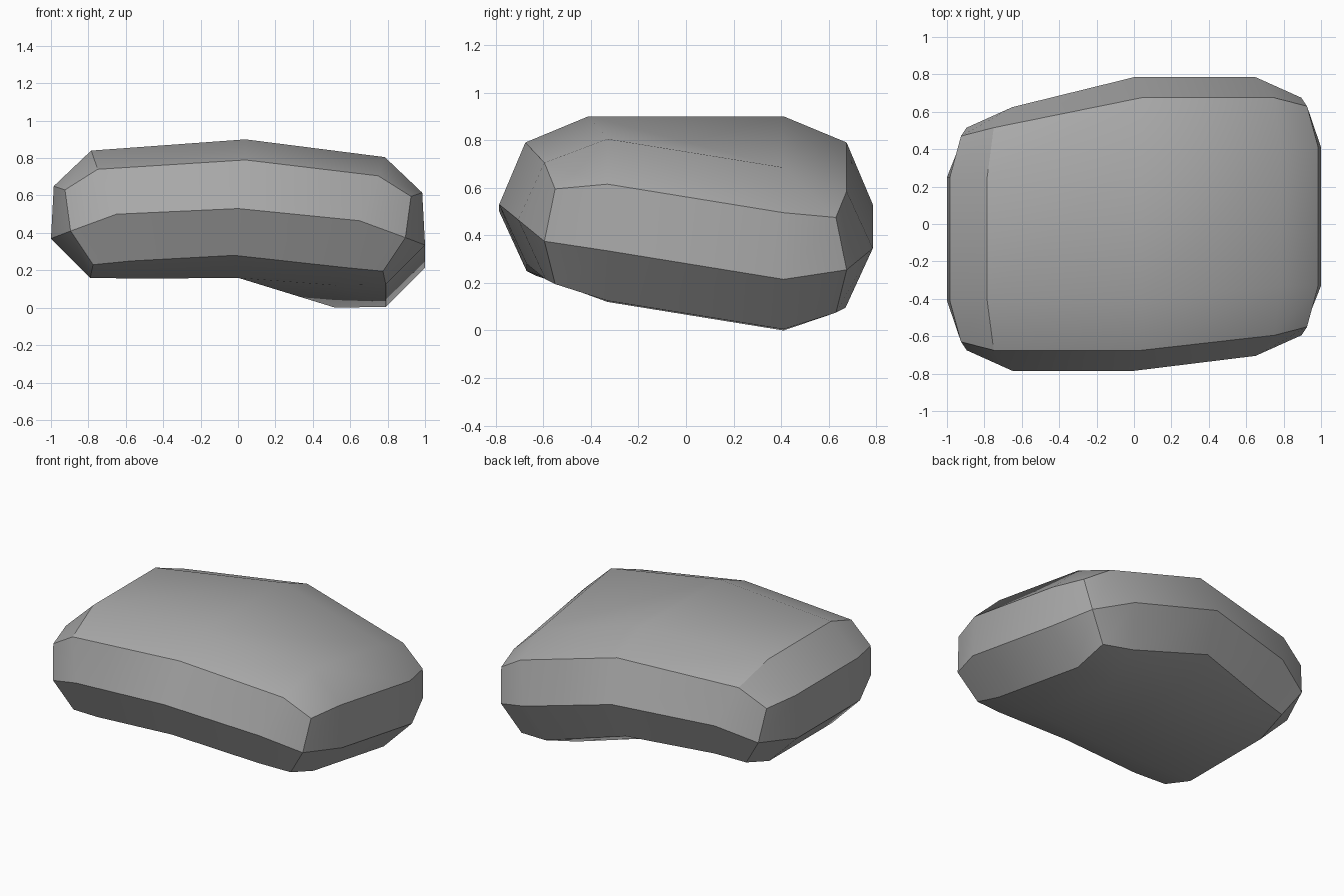
import bpy
import bmesh
import math

cube = bpy.data.objects.get("Cube")
if cube:
    bpy.data.objects.remove(cube, do_unlink=True)

# Stone colour
stone = bpy.data.materials.new("grey_stone")
stone.use_nodes = True
grey = (0.4, 0.4, 0.4, 1)
stone.diffuse_color = grey
shader = next(n for n in stone.node_tree.nodes if n.type == 'BSDF_PRINCIPLED')
shader.inputs["Base Color"].default_value = grey

# One quarter of the rounded block, per level: (column, row) -> x, y, z
LEVELS = {
    "top": {
        (0, 1): (0.04, 0.41, 0.90), (1, 1): (0.785, 0.41, 0.84), (2, 1): (0.985, 0.41, 0.65),
        (0, 2): (0.04, 0.675, 0.79), (1, 2): (0.75, 0.675, 0.74), (2, 2): (0.925, 0.63, 0.63),
    },
    "middle": {
        (2, 1): (1.0, 0.41, 0.37), (0, 2): (0.0, 0.785, 0.53),
        (1, 2): (0.65, 0.785, 0.50), (2, 2): (0.895, 0.675, 0.41),
    },
    "bottom": {
        (0, 1): (0.0, 0.41, 0.16), (1, 1): (0.52, 0.41, 0.155), (2, 1): (0.79, 0.41, 0.16),
        (0, 2): (-0.02, 0.67, 0.28), (1, 2): (0.57, 0.67, 0.25), (2, 2): (0.775, 0.63, 0.23),
    },
}
COLUMNS = (-2, -1, 0, 1, 2)
ROWS = (-2, -1, 1, 2)


def skew(col, row, point):
    """Mirror a quarter point to its corner and apply the uneven stone shape."""
    x, y, z = point
    x = -x if col < 0 else x
    y = -y if row < 0 else y
    if col > 0:
        z -= 0.035 if row < 0 else 0.155
        y += 0.08 if row < 0 else 0
    elif col < 0 and row > 0:
        y -= 0.16
    return x, y, z


bm = bmesh.new()
verts = {}
for level, quarter in LEVELS.items():
    for col in COLUMNS:
        for row in ROWS:
            point = quarter.get((abs(col), abs(row)))
            if point:
                verts[level, col, row] = bm.verts.new(skew(col, row, point))

# Top and bottom caps
for level in ("top", "bottom"):
    for c0, c1 in zip(COLUMNS, COLUMNS[1:]):
        for r0, r1 in zip(ROWS, ROWS[1:]):
            bm.faces.new([verts[level, c, r] for c, r in ((c0, r0), (c1, r0), (c1, r1), (c0, r1))])

# Side bands around the rim
rim = [(c, -2) for c in COLUMNS] + [(2, -1), (2, 1)]
rim += [(c, 2) for c in reversed(COLUMNS)] + [(-2, 1), (-2, -1)]
for upper, lower in (("top", "middle"), ("middle", "bottom")):
    for a, b in zip(rim, rim[1:] + rim[:1]):
        bm.faces.new([verts[(lower, *a)], verts[(lower, *b)], verts[(upper, *b)], verts[(upper, *a)]])

bmesh.ops.recalc_face_normals(bm, faces=bm.faces[:])
mesh = bpy.data.meshes.new("rock")
bm.to_mesh(mesh)
bm.free()
mesh.materials.append(stone)
rock = bpy.data.objects.new("rock", mesh)
bpy.context.collection.objects.link(rock)

# Soft shading with crisp ridges
bpy.ops.object.select_all(action='DESELECT')
rock.select_set(True)
bpy.context.view_layer.objects.active = rock
bpy.ops.object.shade_smooth_by_angle(angle=math.radians(30))
